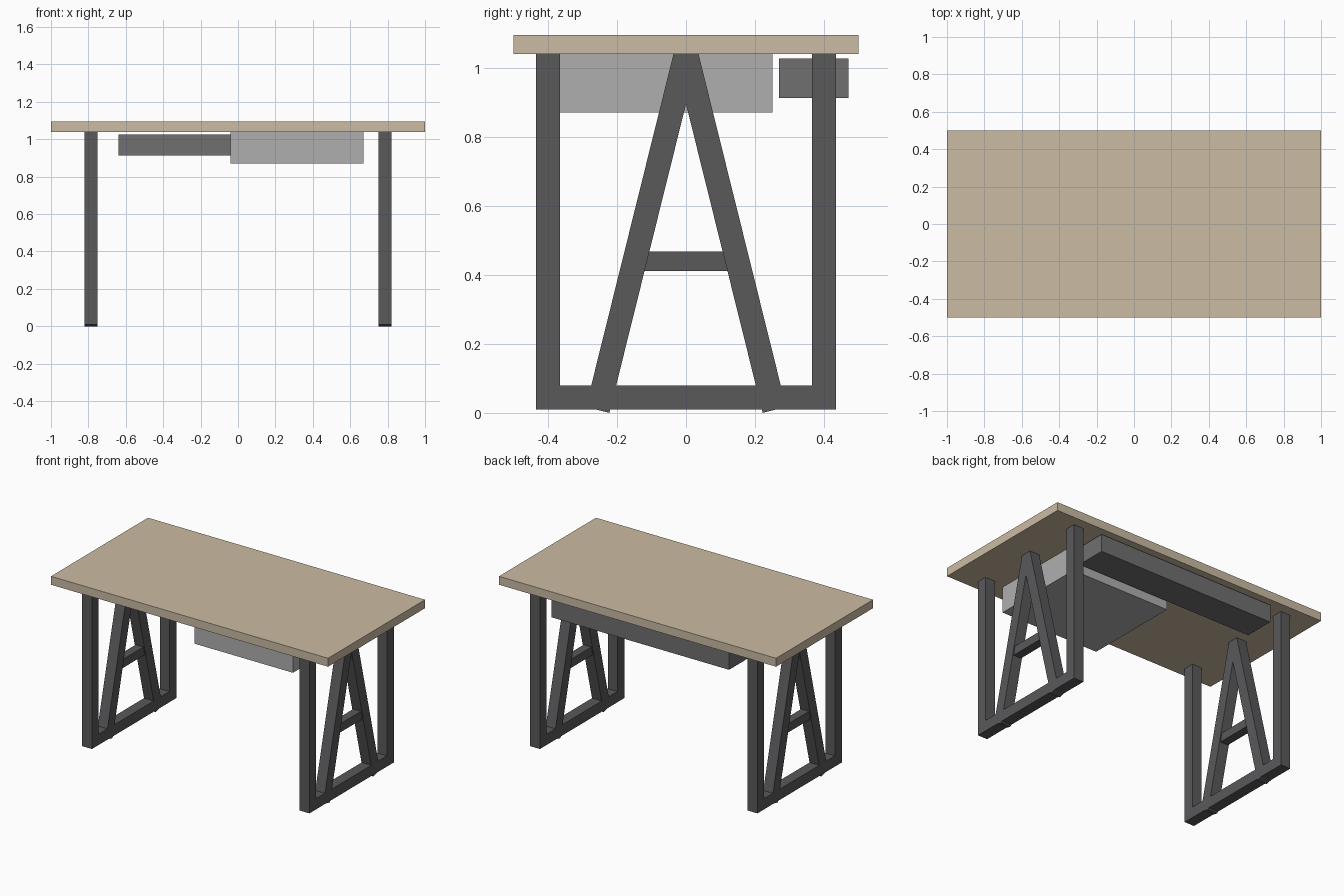
import bpy
from math import atan2, hypot

if "Cube" in bpy.data.objects:
    bpy.data.objects.remove(bpy.data.objects["Cube"])


def material(name, rgb):
    mat = bpy.data.materials.new(name)
    mat.diffuse_color = (*rgb, 1)
    mat.use_nodes = True
    mat.node_tree.nodes["Principled BSDF"].inputs["Base Color"].default_value = mat.diffuse_color
    return mat


WOOD = material("wood", (0.60, 0.50, 0.37))
STEEL = material("dark_steel", (0.10, 0.10, 0.105))
TRAY = material("tray_grey", (0.16, 0.16, 0.165))
LIGHT = material("light_grey", (0.43, 0.43, 0.43))


def box(name, lo, hi, mat):
    """Box spanning two opposite corners."""
    bpy.ops.mesh.primitive_cube_add(
        size=1, location=[(a + b) / 2 for a, b in zip(lo, hi)])
    ob = bpy.context.object
    ob.name = name
    ob.scale = [b - a for a, b in zip(lo, hi)]
    bpy.ops.object.transform_apply(location=False, rotation=False, scale=True)
    ob.data.materials.append(mat)
    return ob


def slanted_bar(name, x, start, end, width, mat):
    """Square bar between two (y, z) points, with square-cut ends."""
    dy, dz = end[0] - start[0], end[1] - start[1]
    h, w = hypot(dy, dz) / 2, width / 2
    ob = box(name, (-w, -w, -h), (w, w, h), mat)
    ob.location = (x, (start[0] + end[0]) / 2, (start[1] + end[1]) / 2)
    ob.rotation_euler.x = -atan2(dy, dz)
    return ob


# Tabletop
UNDER = 1.04
box("tabletop", (-1, -0.5, UNDER), (1, 0.5, 1.095), WOOD)

# Leg frames: two posts, floor rail, A-shaped brace with crossbar
W = 0.035
for side, x in (("left", -0.785), ("right", 0.785)):
    for end, s in (("front", -1), ("back", 1)):
        y = s * 0.4
        box(f"{side}_{end}_post", (x - W, y - W, 0.01), (x + W, y + W, UNDER), STEEL)
        slanted_bar(f"{side}_{end}_brace", x, (s * 0.256, 0.0085), (0, UNDER), 2 * W, STEEL)
    box(f"{side}_floor_rail", (x - W, -0.4, 0.01), (x + W, 0.4, 0.08), STEEL)
    box(f"{side}_crossbar", (x - 0.028, -0.145, 0.411), (x + 0.028, 0.145, 0.467), STEEL)

# Drawer under the front and cable tray under the back
box("drawer", (-0.04, -0.39, 0.87), (0.67, 0.25, UNDER), LIGHT)
box("cable_tray", (-0.64, 0.27, 0.912), (0.64, 0.47, 1.026), TRAY)
